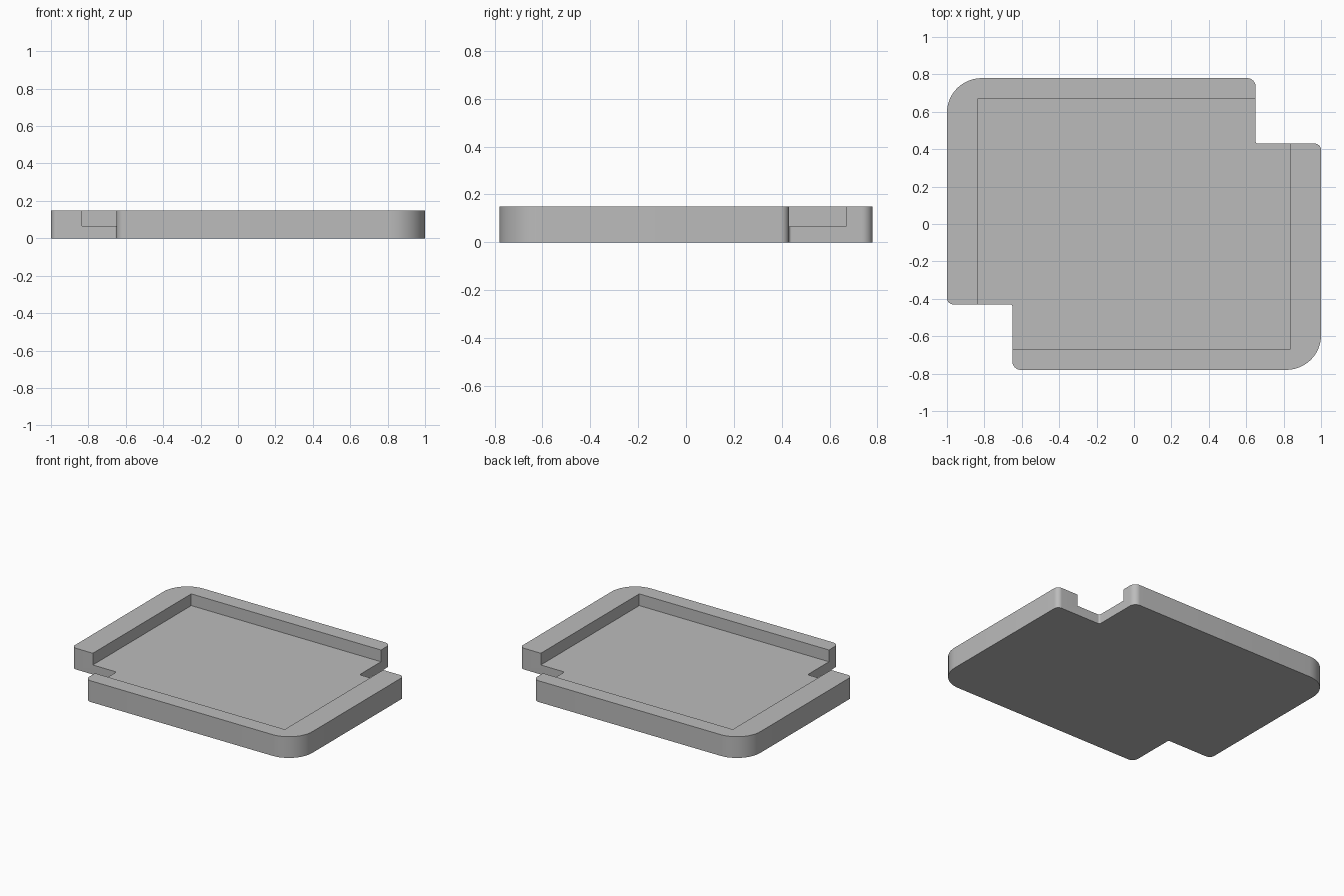
import bpy
import bmesh
import math
from mathutils import Vector

cube = bpy.data.objects.get("Cube")
if cube:
    bpy.data.objects.remove(cube)

HEIGHT, FLOOR = 0.15, 0.067


def rounded(corners, steps=12):
    """Round each right-angled corner (x, y, radius) with an arc."""
    pts = []
    for i, (x, y, r) in enumerate(corners):
        p = Vector((x, y))
        to_prev = (Vector(corners[i - 1][:2]) - p).normalized()
        to_next = (Vector(corners[(i + 1) % len(corners)][:2]) - p).normalized()
        centre = p + r * (to_prev + to_next)
        for k in range(steps + 1):
            t = math.pi / 2 * k / steps
            pts.append(centre - r * (to_next * math.cos(t) + to_prev * math.sin(t)))
    return pts


def prism(name, outline, z0, z1):
    """Extrude a flat outline between two heights."""
    bm = bmesh.new()
    base = bm.faces.new([bm.verts.new((p[0], p[1], z0)) for p in outline])
    top = bmesh.ops.extrude_face_region(bm, geom=[base], use_keep_orig=True)
    verts = [g for g in top["geom"] if isinstance(g, bmesh.types.BMVert)]
    bmesh.ops.translate(bm, vec=(0, 0, z1 - z0), verts=verts)
    bmesh.ops.recalc_face_normals(bm, faces=bm.faces)
    mesh = bpy.data.meshes.new(name)
    bm.to_mesh(mesh)
    bm.free()
    obj = bpy.data.objects.new(name, mesh)
    bpy.context.collection.objects.link(obj)
    return obj


grey = bpy.data.materials.new("plain grey")
grey.use_nodes = True
colour = (0.5, 0.5, 0.5, 1)
grey.diffuse_color = colour
grey.node_tree.nodes["Principled BSDF"].inputs["Base Color"].default_value = colour

# Tray outline: one half, repeated by a half turn
half = [(1, 0.43, 0.035), (0.65, 0.43, 0.012), (0.65, 0.78, 0.045), (-1, 0.78, 0.185)]
tray = prism("tray", rounded(half + [(-x, -y, r) for x, y, r in half]), 0, HEIGHT)
tray.data.materials.append(grey)

# Rectangular recess, open at the two notched corners
recess = prism("recess_cutter",
               [(-0.835, -0.67), (0.835, -0.67), (0.835, 0.67), (-0.835, 0.67)],
               FLOOR, HEIGHT + 0.1)
recess.data.materials.append(grey)
recess.hide_render = True
cut = tray.modifiers.new("recess", 'BOOLEAN')
cut.operation = 'DIFFERENCE'
cut.solver = 'EXACT'
cut.object = recess

bpy.ops.object.select_all(action='DESELECT')
bpy.context.view_layer.objects.active = tray
tray.select_set(True)
bpy.ops.object.modifier_apply(modifier=cut.name)
bpy.data.objects.remove(recess)

# Smooth the rounded corners, keep other edges sharp
bpy.ops.object.shade_smooth_by_angle(angle=math.radians(30))
